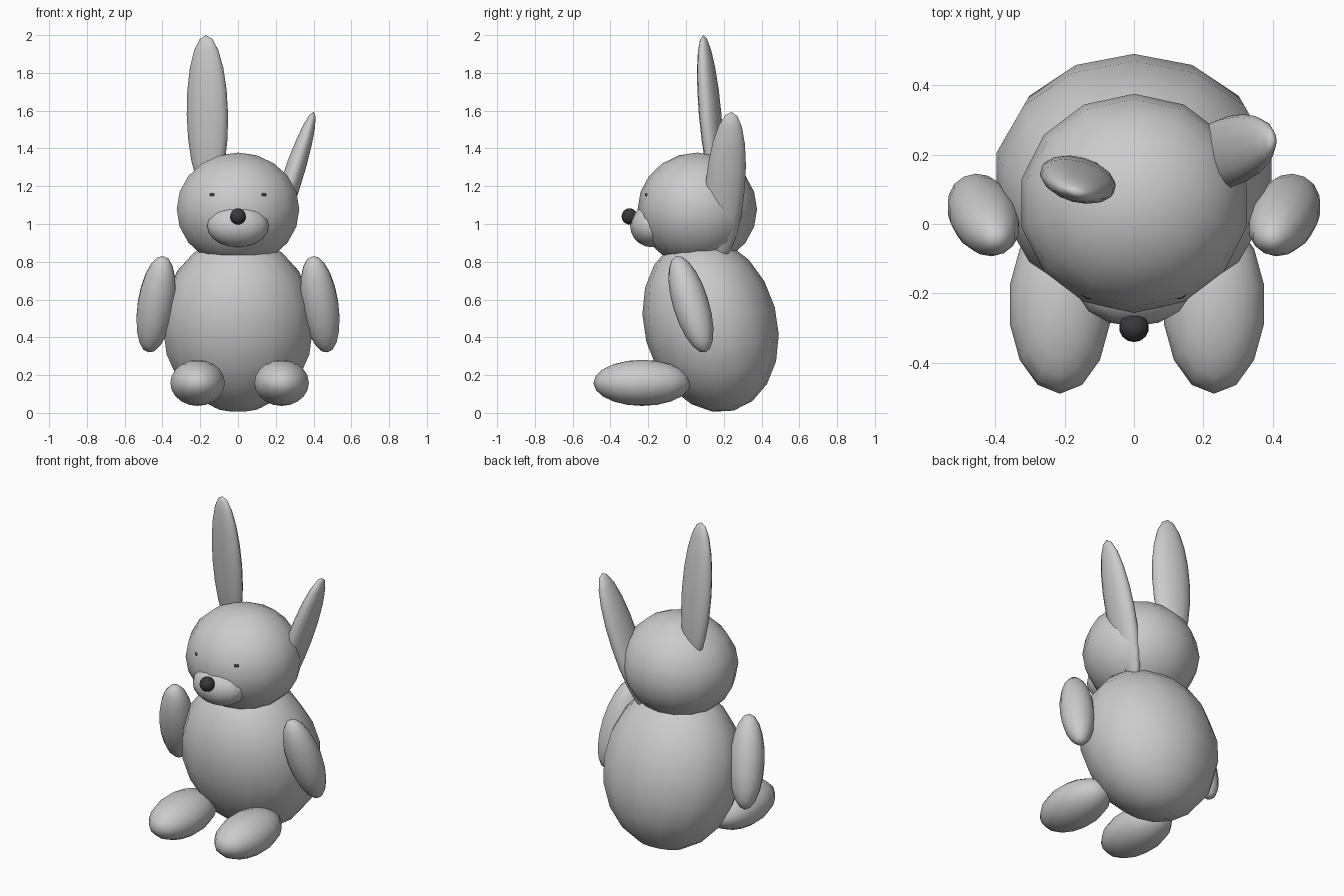
import bpy, bmesh
from math import radians
from mathutils import Vector

if "Cube" in bpy.data.objects:
    bpy.data.objects.remove(bpy.data.objects["Cube"])

dark = bpy.data.materials.new("dark")
dark.diffuse_color = (0.04, 0.04, 0.045, 1)
dark.use_nodes = True
dark.node_tree.nodes["Principled BSDF"].inputs["Base Color"].default_value = dark.diffuse_color


def ball(name, centre, radii, tilt=(0, 0, 0), seg=14, rings=10, mat=None):
    """Low-sided smooth ellipsoid; the tilt is applied z first, then y, then x."""
    bm = bmesh.new()
    bmesh.ops.create_uvsphere(bm, u_segments=seg, v_segments=rings, radius=1)
    for v in bm.verts:
        v.co = Vector((v.co.x * radii[0], v.co.y * radii[1], v.co.z * radii[2]))
    for f in bm.faces:
        f.smooth = True
    me = bpy.data.meshes.new(name)
    bm.to_mesh(me)
    bm.free()
    ob = bpy.data.objects.new(name, me)
    bpy.context.collection.objects.link(ob)
    ob.location = centre
    ob.rotation_mode = 'ZYX'
    ob.rotation_euler = [radians(a) for a in tilt]
    if mat:
        me.materials.append(mat)
    return ob


# torso and head
ball("body", (0, 0.13, 0.468), (0.407, 0.352, 0.472), (15, 0, 0))
ball("head", (0, 0.06, 1.078), (0.333, 0.316, 0.3))

# face
ball("muzzle", (0, -0.18, 0.99), (0.167, 0.116, 0.113))
ball("nose", (0, -0.299, 1.04), (0.043, 0.042, 0.043), mat=dark)

# arms and eyes, one per side
for s, side in ((-1, "left"), (1, "right")):
    ball("arm_" + side, (s * 0.434, 0.026, 0.575), (0.099, 0.095, 0.269), (17, s * -8.5, 0))
    # eyes sit just under the head surface, only a sliver shows
    n = Vector((s * 0.41, -0.896, 0.16)).normalized()
    p = Vector((s * 0.1387, -0.2133, 1.156))
    ball("eye_" + side, p - n * 0.0302, (0.031, 0.031, 0.031), seg=24, rings=16, mat=dark)

# legs
ball("leg_left", (-0.214, -0.232, 0.159), (0.148, 0.258, 0.122))
ball("leg_right", (0.231, -0.232, 0.159), (0.148, 0.258, 0.122))

# ears: one upright, one turned out to the side
ball("ear_upright", (-0.162, 0.128, 1.578), (0.113, 0.054, 0.423), (5, -1, -15))
ball("ear_tilted", (0.272, 0.207, 1.195), (0.055, 0.105, 0.42), (-5, 18, 0))
